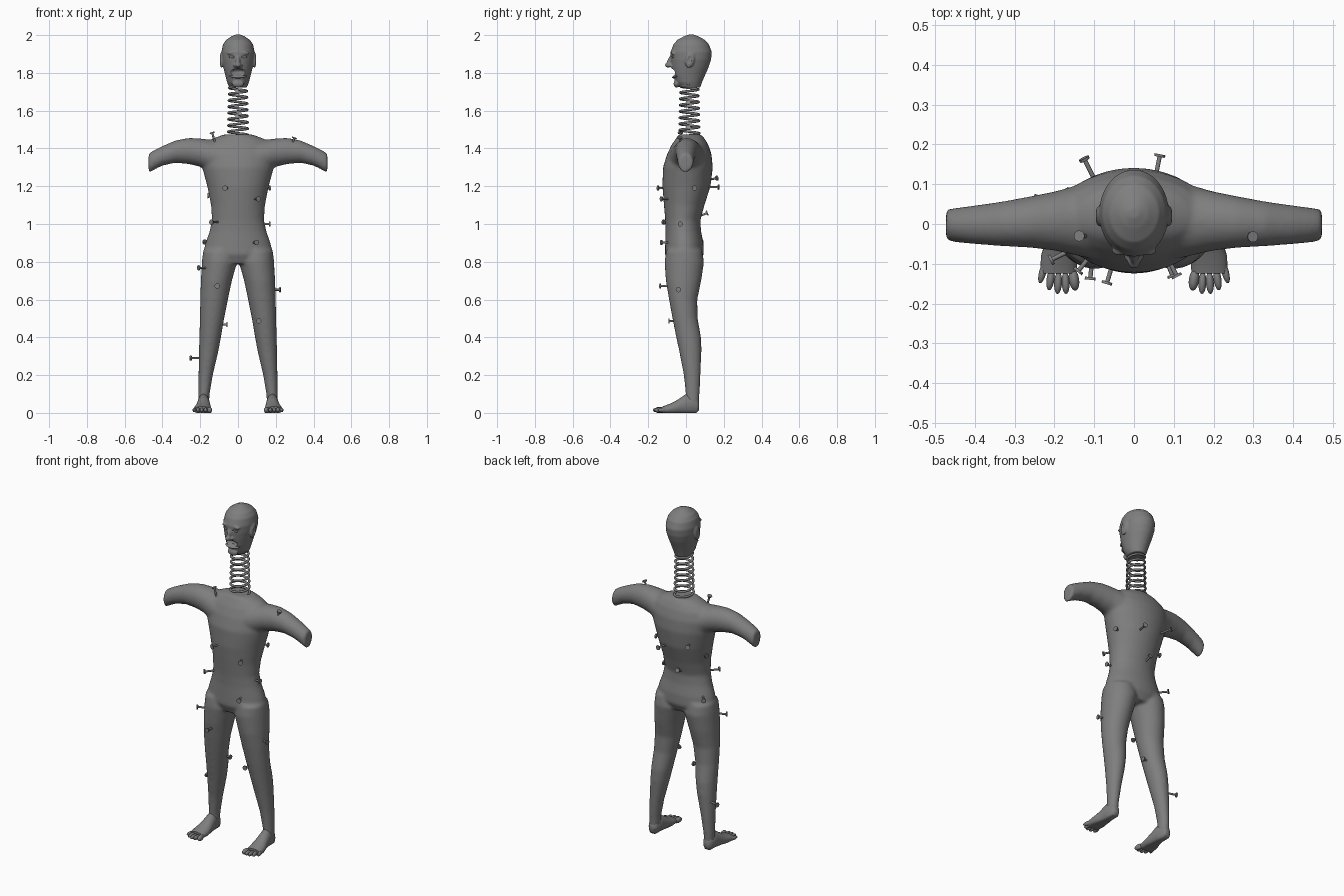
import bpy, bmesh, math
from mathutils import Matrix, Vector

if "Cube" in bpy.data.objects:
    bpy.data.objects.remove(bpy.data.objects["Cube"], do_unlink=True)

GREY = (0.21, 0.21, 0.21, 1)
mat = bpy.data.materials.new("plain_grey")
mat.use_nodes = True
mat.diffuse_color = GREY
mat.node_tree.nodes["Principled BSDF"].inputs["Base Color"].default_value = GREY


def finish(name, bm, smooth=True):
    bmesh.ops.recalc_face_normals(bm, faces=bm.faces)
    mesh = bpy.data.meshes.new(name)
    bm.to_mesh(mesh)
    bm.free()
    mesh.materials.append(mat)
    ob = bpy.data.objects.new(name, mesh)
    bpy.context.collection.objects.link(ob)
    if smooth:
        bpy.context.view_layer.objects.active = ob
        bpy.ops.object.select_all(action='DESELECT')
        ob.select_set(True)
        bpy.ops.object.shade_smooth_by_angle(angle=math.radians(50))
    return ob


def loft(bm, rows, place, sides=24):
    """Skin elliptical rings; each row is position, then two spans across."""
    rings = []
    for t, a0, a1, b0, b1 in rows:
        ring = []
        for i in range(sides):
            u = math.tau * i / sides
            a = (a0 + a1) / 2 + (a1 - a0) / 2 * math.cos(u)
            b = (b0 + b1) / 2 + (b1 - b0) / 2 * math.sin(u)
            ring.append(bm.verts.new(place(t, a, b)))
        rings.append(ring)
    for lo, hi in zip(rings, rings[1:]):
        for i in range(sides):
            j = (i + 1) % sides
            bm.faces.new((lo[i], lo[j], hi[j], hi[i]))
    bm.faces.new(rings[0])
    bm.faces.new(rings[-1])


def ball(bm, at, size, turn=0, axis='X'):
    m = Matrix.Translation(at) @ Matrix.Rotation(turn, 4, axis) @ Matrix.Diagonal((*size, 1))
    bmesh.ops.create_uvsphere(bm, u_segments=20, v_segments=12, radius=1, matrix=m)


def fuse(ob, voxel, rounds):
    """Blend overlapping parts into one skin."""
    rm = ob.modifiers.new("fuse", 'REMESH')
    rm.mode, rm.voxel_size, rm.use_smooth_shade = 'VOXEL', voxel, True
    sm = ob.modifiers.new("soften", 'SMOOTH')
    sm.iterations = rounds


# Body: torso, legs and cut-off arms
torso = [(.79, .13, -.09, .07), (.84, .186, -.112, .095), (.9, .172, -.11, .092),
         (.96, .151, -.108, .08), (1.02, .138, -.11, .076), (1.1, .143, -.117, .098),
         (1.2, .163, -.125, .13), (1.3, .19, -.122, .142), (1.37, .2, -.1, .135),
         (1.42, .18, -.076, .118), (1.45, .14, -.055, .1), (1.474, .075, -.04, .08)]
leg = [(.86, .01, .185, -.105, .085), (.8, .004, .191, -.114, .096), (.7, .032, .197, -.107, .081),
       (.6, .053, .2, -.09, .06), (.5, .073, .202, -.072, .062), (.4, .09, .205, -.052, .08),
       (.33, .103, .207, -.037, .082), (.2, .133, .209, -.012, .077),
       (.1, .15, .21, -.002, .072), (.02, .155, .21, 0, .068)]
arm = [(.1, -.09, .11, 1.25, 1.44), (.2, -.067, .082, 1.303, 1.453), (.26, -.06, .07, 1.317, 1.456),
       (.33, -.056, .057, 1.324, 1.443), (.4, -.051, .047, 1.309, 1.413),
       (.44, -.047, .042, 1.289, 1.393), (.473, -.042, .037, 1.27, 1.374)]
bm = bmesh.new()
loft(bm, [(z, -x, x, f, b) for z, x, f, b in torso], lambda t, a, b: (a, b, t), 32)
for s in (-1, 1):
    loft(bm, leg, lambda t, a, b: (s * a, b, t))
    loft(bm, arm, lambda t, a, b: (s * t, a, b))
fuse(finish("body", bm), .009, 6)

# Feet with toes
foot = [(.07, .165, .197, .015, .055), (.055, .154, .21, -.01, .085), (.0, .15, .214, -.01, .1),
        (-.04, .145, .222, -.01, .072), (-.08, .141, .234, -.01, .05), (-.125, .145, .236, -.005, .034)]
toes = [(.151, -.14, .013), (.172, -.148, .01), (.191, -.148, .01), (.21, -.139, .01), (.23, -.122, .009)]
for s, side in ((1, "left"), (-1, "right")):
    bm = bmesh.new()
    loft(bm, foot, lambda t, a, b: (s * a, t, b))
    for x, y, r in toes:
        ball(bm, (s * x, y, .015), (r, .028, r * 1.3), s * (x - .18) * 5, 'Z')
    for v in bm.verts:
        v.co.z = max(v.co.z, 0)
    finish(side + "_foot", bm)

# Head with nose, brows and ears
skull = [(1.722, .046, -.03, .075), (1.75, .058, -.054, .085), (1.79, .068, -.07, .102),
         (1.83, .078, -.077, .12), (1.87, .086, -.081, .133), (1.91, .088, -.082, .137),
         (1.95, .08, -.067, .122), (1.975, .063, -.046, .1), (1.993, .036, -.012, .066),
         (2.003, .012, .015, .04)]
bm = bmesh.new()
loft(bm, [(z, -x, x, f, b) for z, x, f, b in skull], lambda t, a, b: (a, b, t), 32)
ball(bm, (0, -.094, 1.842), (.016, .018, .014))
ball(bm, (0, -.082, 1.865), (.011, .016, .034), -.4)
ball(bm, (0, -.05, 1.742), (.032, .016, .02))
for s in (-1, 1):
    ball(bm, (s * .015, -.082, 1.838), (.01, .012, .009))
    ball(bm, (s * .033, -.066, 1.907), (.026, .014, .009), s * .2, 'Y')
    ball(bm, (s * .088, .02, 1.868), (.009, .025, .043), -.2)
head = finish("head", bm)
fuse(head, .0045, 4)

# Open mouth, eye sockets and ear hollows
bm = bmesh.new()
ball(bm, (0, -.088, 1.797), (.052, .045, .024), .25)
for s in (-1, 1):
    ball(bm, (s * .032, -.085, 1.884), (.018, .016, .009))
    ball(bm, (s * .1, .018, 1.87), (.008, .014, .027), -.2)
cutter = finish("face_cutter", bm)
cutter.hide_render = True
cutter.hide_viewport = True
cutter.display_type = 'WIRE'
cut = head.modifiers.new("hollows", 'BOOLEAN')
cut.object, cut.operation, cut.solver = cutter, 'DIFFERENCE', 'EXACT'

# Closed eyelids and lower lip
bm = bmesh.new()
for s in (-1, 1):
    ball(bm, (s * .032, -.066, 1.884), (.015, .009, .008))
finish("eyelids", bm)
bm = bmesh.new()
ball(bm, (0, -.05, 1.783), (.045, .025, .009), .35)
finish("lower_lip", bm)

# Spring neck
TURNS, STEPS = 8, 24
curve = bpy.data.curves.new("neck_spring", 'CURVE')
curve.dimensions = '3D'
curve.bevel_depth = .0065
curve.bevel_resolution = 2
curve.use_fill_caps = True
spline = curve.splines.new('POLY')
spline.points.add(TURNS * STEPS)
for i, p in enumerate(spline.points):
    k, u = i / (TURNS * STEPS), math.tau * i / STEPS
    r = .053 - .006 * k
    p.co = (r * math.cos(u), .018 + r * math.sin(u), 1.472 + .265 * k, 1)
curve.materials.append(mat)
bpy.context.collection.objects.link(bpy.data.objects.new("neck_spring", curve))

# Nails: head position and the way each one points
nails = [((-.137, -.03, 1.483), (-.3, 0, 1)), ((.298, -.032, 1.456), (.35, 0, 1)),
         ((-.068, -.148, 1.19), (-.3, -1, 0)), ((.107, -.13, 1.133), (.5, -1, 0)),
         ((.168, .045, 1.19), (1, .2, 0)), ((-.125, .163, 1.243), (-.5, 1, .2)),
         ((.065, .172, 1.195), (.2, 1, 0)), ((-.022, .112, 1.058), (0, 1, .4)),
         ((-.157, .03, 1.15), (-1, .1, 0)), ((-.14, -.118, 1.01), (-.8, -1, 0)),
         ((.168, -.03, 1.0), (1, 0, 0)), ((.097, -.13, .902), (.4, -1, 0)),
         ((-.175, .082, .905), (-.8, 1, 0)), ((-.208, -.09, .768), (-1, -.5, 0)),
         ((-.11, -.137, .672), (-.1, -1, 0)), ((.222, -.04, .652), (1, -.2, 0)),
         ((.11, -.09, .486), (0, -1, 0)), ((-.058, .01, .468), (1, 0, 0)),
         ((-.25, .062, .29), (-1, .3, 0))]
bm = bmesh.new()
for at, way in nails:
    frame = Matrix.Translation(at) @ Vector(way).to_track_quat('Z', 'Y').to_matrix().to_4x4()
    for r0, r1, depth, z in ((.0055, .0055, .08, -.04), (.013, .014, .007, 0)):
        bmesh.ops.create_cone(bm, cap_ends=True, segments=12, radius1=r0, radius2=r1, depth=depth,
                              matrix=frame @ Matrix.Translation((0, 0, z)))
finish("nails", bm)
